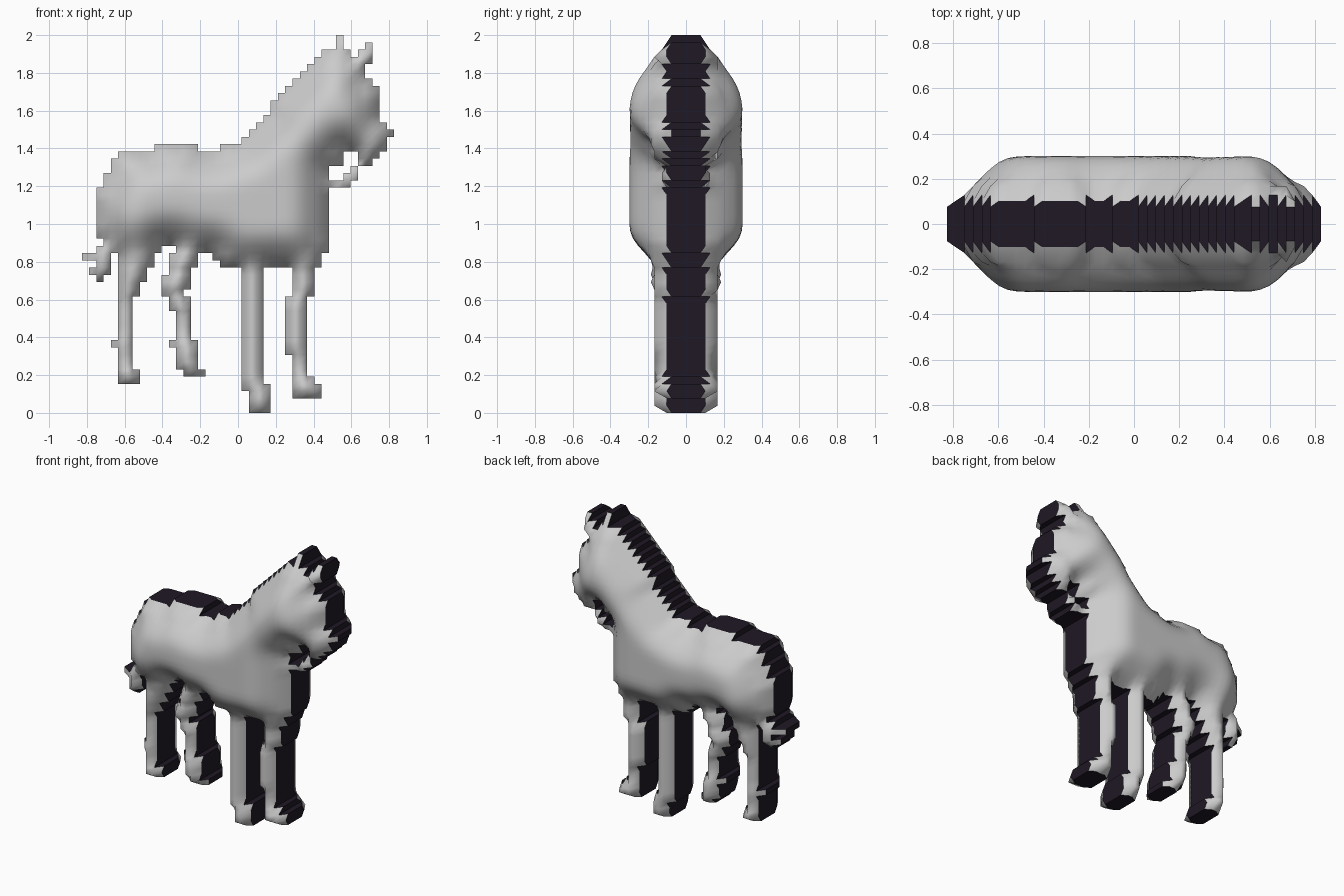
import bpy, bmesh, math

if "Cube" in bpy.data.objects:
    bpy.data.objects.remove(bpy.data.objects["Cube"])

NX, NZ = 43, 52          # silhouette grid
C = 2 / NZ               # cell size

# Outlines in grid units
trunk = [(2, 26), (2, 30), (5, 36), (15, 37), (17, 36), (22, 37.4), (26, 42), (29, 46),
         (34, 50), (35, 50), (35, 52), (36, 52), (37, 49), (40, 51), (40, 48), (39, 47),
         (41, 45), (41, 40), (43, 39), (42, 36), (40, 34), (38, 34), (38, 36), (36, 36),
         (36, 34), (34, 34), (34, 24), (33, 20), (20, 20), (17, 22), (13, 23), (3, 23)]
chin_strap = [(34, 31), (36.6, 31), (39.2, 35), (38, 35), (36, 32.2), (34, 32)]
tail = [(0, 21), (0, 22), (2, 22), (2, 23), (5, 23), (3, 18), (2, 18), (1.4, 19.5), (2, 21)]

# Legs as height, left edge, right edge
rear_leg_a = [(4, 5, 8), (6, 5, 8), (6, 5, 7), (15, 5, 7), (23, 5, 11)]
rear_leg_b = [(5, 14, 17), (8, 13, 16), (13, 13, 15), (17, 11, 14.4), (23, 13, 17)]
front_leg_a = [(0, 23.6, 26), (4, 22.3, 26), (4, 22, 25), (20, 22, 25.4)]
front_leg_b = [(2, 29, 33), (4, 29, 33), (5, 29, 31), (12, 28, 31), (20, 29, 32)]


def leg(rows):
    return [(l, z) for z, l, r in rows] + [(r, z) for z, l, r in reversed(rows)]


def inside(px, pz, poly):
    hit = False
    for (x1, z1), (x2, z2) in zip(poly, poly[1:] + poly[:1]):
        if (z1 > pz) != (z2 > pz) and px < x1 + (pz - z1) * (x2 - x1) / (z2 - z1):
            hit = not hit
    return hit


def cell_loop(i, j):
    return [(i, j), (i + 1, j), (i + 1, j + 1), (i, j + 1)]


# Fill the stepped silhouette, with small spurs on the rear legs
shapes = [trunk, chin_strap, tail]
shapes += map(leg, (rear_leg_a, rear_leg_b, front_leg_a, front_leg_b))
cells = {(i, j) for i in range(NX) for j in range(NZ)
         if any(inside(i + .5, j + .5, s) for s in shapes)}
cells |= {(4, 9), (12, 9)}

# Inflate: thickness grows away from the outline and levels off
count = {}
for c in cells:
    for p in cell_loop(*c):
        count[p] = count.get(p, 0) + 1
border = [p for p in count if count[p] < 4]
half = {}
for p, n in count.items():
    if n < 4:
        half[p] = .05 + .026 * n
    else:
        half[p] = min(.3, .125 + 1.12 * C * min(math.dist(p, q) for q in border))

# Soften the deep interior
step = (-1, 0, 1)
for _ in range(2):
    old = dict(half)
    for i, j in count:
        near = [(i + a, j + b) for a in step for b in step]
        if all(count.get(q) == 4 for q in near):
            half[i, j] = sum(old[q] for q in near) / len(near)


def make(name, faces, smooth, color=None):
    """Faces are lists of (grid point, side) pairs."""
    bm, verts = bmesh.new(), {}
    for f in faces:
        for p, s in f:
            if (p, s) not in verts:
                verts[p, s] = bm.verts.new(((p[0] - NX / 2) * C, s * half[p], p[1] * C))
        bm.faces.new([verts[k] for k in f]).smooth = smooth
    mesh = bpy.data.meshes.new(name)
    bm.to_mesh(mesh)
    bm.free()
    if color:
        mat = bpy.data.materials.new(name)
        mat.diffuse_color = color
        mat.use_nodes = True
        mat.node_tree.nodes["Principled BSDF"].inputs["Base Color"].default_value = mat.diffuse_color
        mesh.materials.append(mat)
    bpy.context.collection.objects.link(bpy.data.objects.new(name, mesh))


skin, rim = [], []
for i, j in sorted(cells):
    loop = cell_loop(i, j)
    skin.append([(p, -1) for p in loop])
    skin.append([(p, 1) for p in reversed(loop)])
    for a, b in zip(loop, loop[1:] + loop[:1]):
        dx, dz = b[0] - a[0], b[1] - a[1]
        if (i + dz, j - dx) not in cells:
            rim.append([(a, -1), (a, 1), (b, 1), (b, -1)])

# Rounded grey sides of the horse, and the dark stepped edge band
make("horse_sides", skin, True)
make("horse_edge_band", rim, False, (.014, .009, .018, 1))
